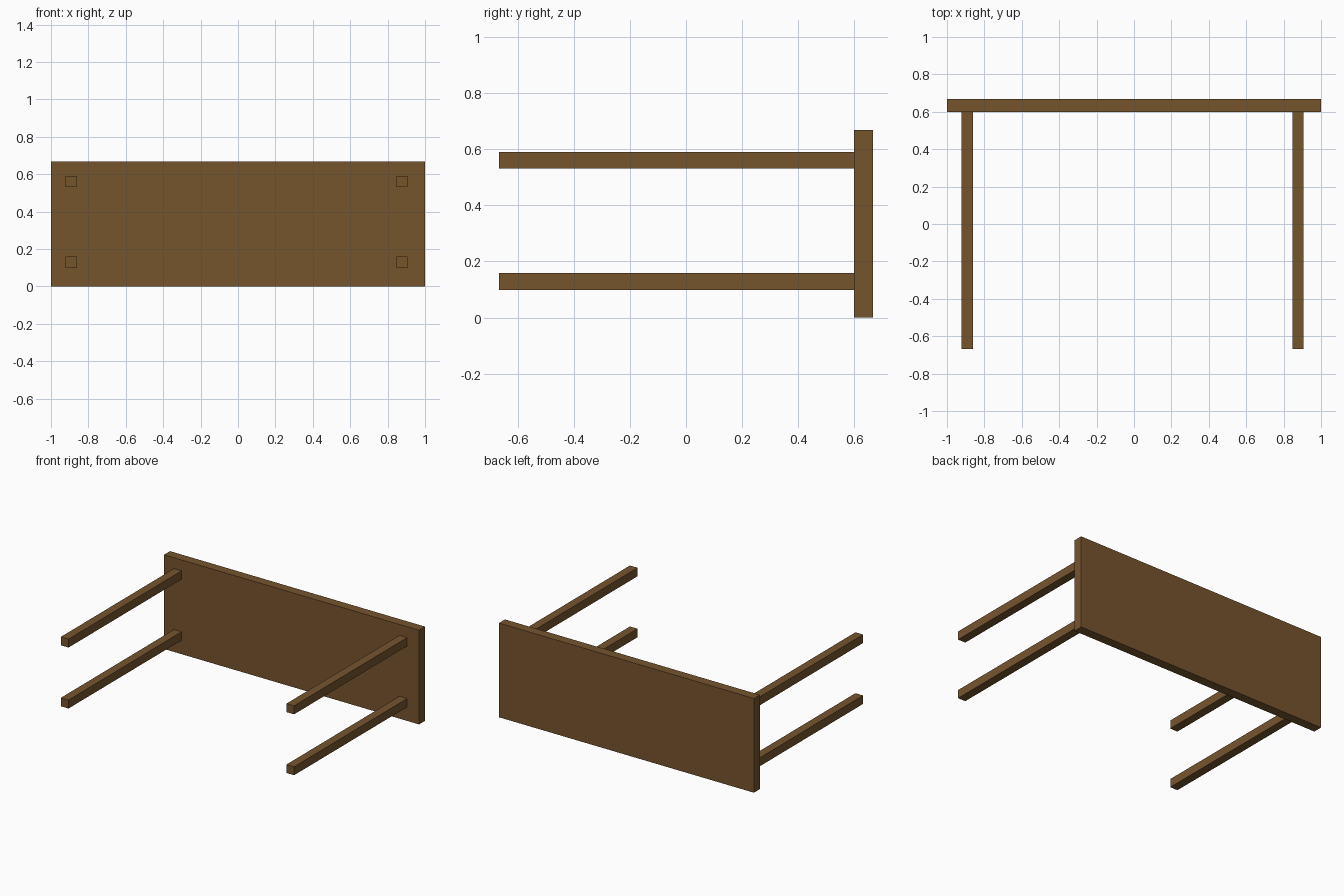
import bpy

if "Cube" in bpy.data.objects:
    bpy.data.objects.remove(bpy.data.objects["Cube"])

wood = bpy.data.materials.new("brown wood")
wood.diffuse_color = (0.181, 0.089, 0.027, 1.0)
wood.use_nodes = True
wood.node_tree.nodes["Principled BSDF"].inputs["Base Color"].default_value = wood.diffuse_color


def box(name, lo, hi):
    """Axis-aligned box between two corners."""
    bpy.ops.mesh.primitive_cube_add(size=1)
    ob = bpy.context.object
    ob.name = name
    ob.location = [(a + b) / 2 for a, b in zip(lo, hi)]
    ob.scale = [b - a for a, b in zip(lo, hi)]
    bpy.ops.object.transform_apply(location=True, rotation=False, scale=True)
    ob.data.materials.append(wood)
    return ob


# Table lying on its side: top stands upright at the back
box("table_top", (-1, 0.6, 0), (1, 0.667, 0.668))

# Four square legs pointing to the front
LEG = 0.06
for side, x in (("left", -0.922), ("right", 0.847)):
    for level, z in (("lower", 0.099), ("upper", 0.531)):
        box(f"{side}_{level}_leg", (x, -0.667, z), (x + LEG, 0.6, z + LEG))
